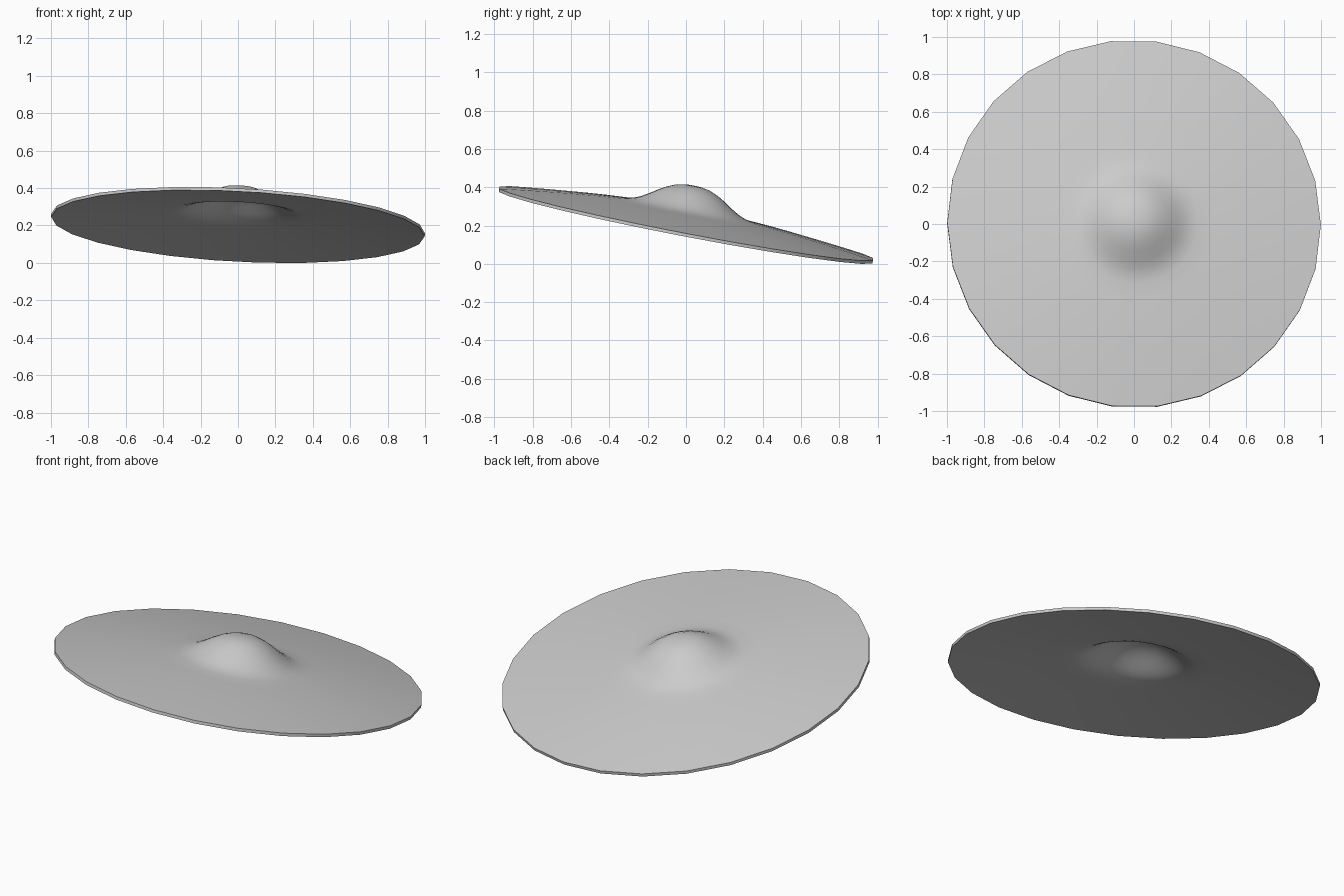
import bpy, bmesh, math
from mathutils import Vector

if "Cube" in bpy.data.objects:
    bpy.data.objects.remove(bpy.data.objects["Cube"])

SIDES = 26
THICK = 0.017

# Upper profile (radius, height above the rim): domed bell, then a shallow bow
profile = [(0, .201), (.045, .199), (.09, .190), (.135, .171), (.18, .145),
           (.225, .115), (.265, .092), (.30, .078), (.34, .069), (.42, .062),
           (.53, .053), (.65, .041), (.77, .028), (.89, .014), (1, 0)]

# Closed section: top surface outwards, underside back to the axis
section = profile + [(r, h - THICK) for r, h in reversed(profile)]

bm = bmesh.new()
verts = [bm.verts.new((r, 0, h)) for r, h in section]
edges = [bm.edges.new(pair) for pair in zip(verts, verts[1:])]
bmesh.ops.spin(bm, geom=verts + edges, cent=(0, 0, 0), axis=(0, 0, 1),
               angle=math.tau, steps=SIDES, use_duplicate=False)
bmesh.ops.remove_doubles(bm, verts=bm.verts, dist=0.0005)
bmesh.ops.recalc_face_normals(bm, faces=bm.faces)

# Tilt the disc forward-up on its stand angle, then rest it on the floor
tilt = Vector((0, 0, 1)).rotation_difference(Vector((.053, .192, 1)))
bmesh.ops.rotate(bm, verts=bm.verts, cent=(0, 0, 0), matrix=tilt.to_matrix())
lo = [min(v.co[i] for v in bm.verts) for i in range(3)]
hi = [max(v.co[i] for v in bm.verts) for i in range(3)]
bmesh.ops.translate(bm, verts=bm.verts,
                    vec=(-(lo[0] + hi[0]) / 2, -(lo[1] + hi[1]) / 2, -lo[2]))

mesh = bpy.data.meshes.new("cymbal")
bm.to_mesh(mesh)
bm.free()
cymbal = bpy.data.objects.new("cymbal", mesh)
bpy.context.collection.objects.link(cymbal)
bpy.context.view_layer.objects.active = cymbal
cymbal.select_set(True)
bpy.ops.object.shade_smooth_by_angle(angle=math.radians(35))
